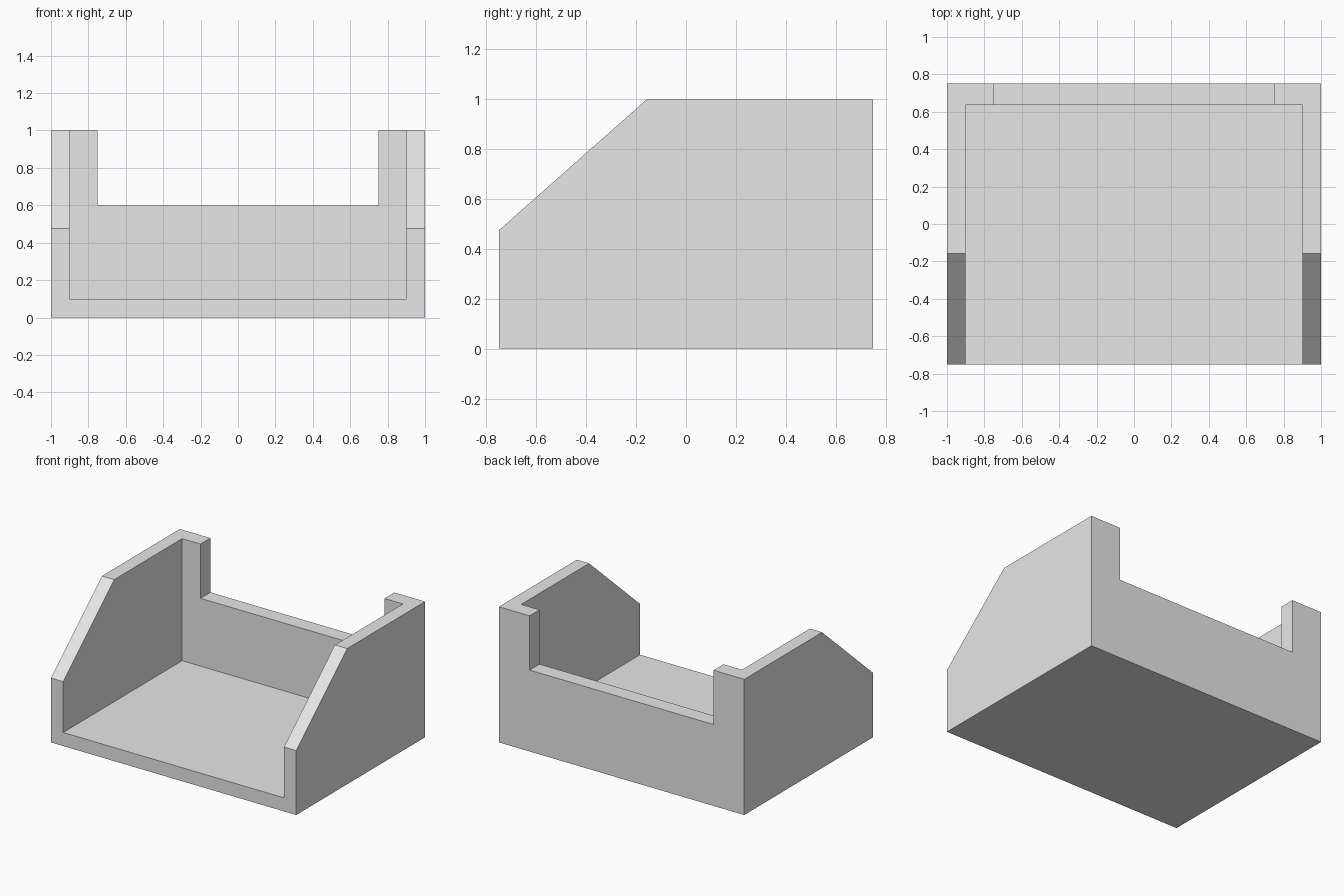
import bpy
import bmesh

old = bpy.data.objects.get("Cube")
if old:
    bpy.data.objects.remove(old, do_unlink=True)

grey = bpy.data.materials.new("light grey")
grey.use_nodes = True
colour = (0.8, 0.8, 0.8, 1)
grey.diffuse_color = colour
grey.node_tree.nodes["Principled BSDF"].inputs["Base Color"].default_value = colour


def extrude_profile(name, profile, half_width):
    """Extrude a (y, z) side profile symmetrically along x."""
    bm = bmesh.new()
    face = bm.faces.new([bm.verts.new((-half_width, y, z)) for y, z in profile])
    result = bmesh.ops.extrude_face_region(bm, geom=[face])
    moved = [v for v in result["geom"] if isinstance(v, bmesh.types.BMVert)]
    bmesh.ops.translate(bm, verts=moved, vec=(2 * half_width, 0, 0))
    bmesh.ops.recalc_face_normals(bm, faces=bm.faces)
    mesh = bpy.data.meshes.new(name)
    bm.to_mesh(mesh)
    bm.free()
    mesh.materials.append(grey)
    obj = bpy.data.objects.new(name, mesh)
    bpy.context.collection.objects.link(obj)
    return obj


def box_profile(y0, y1, z0, z1):
    return [(y0, z0), (y1, z0), (y1, z1), (y0, z1)]


# Solid block with the sloping front corner
tray = extrude_profile(
    "open_tray",
    [(-0.75, 0), (0.75, 0), (0.75, 1), (-0.157, 1), (-0.75, 0.475)], 1)

# Hollow interior, open at the front and top, and the notch in the back wall
cutters = [
    extrude_profile("interior_cutter", box_profile(-1, 0.635, 0.1, 1.2), 0.9),
    extrude_profile("back_notch_cutter", box_profile(0.5, 1, 0.6, 1.3), 0.75),
]

bpy.context.view_layer.objects.active = tray
for cutter in cutters:
    cutter.hide_render = True
    cut = tray.modifiers.new(cutter.name, "BOOLEAN")
    cut.operation = "DIFFERENCE"
    cut.solver = "EXACT"
    cut.object = cutter
    bpy.ops.object.modifier_apply(modifier=cut.name)
    bpy.data.objects.remove(cutter, do_unlink=True)
